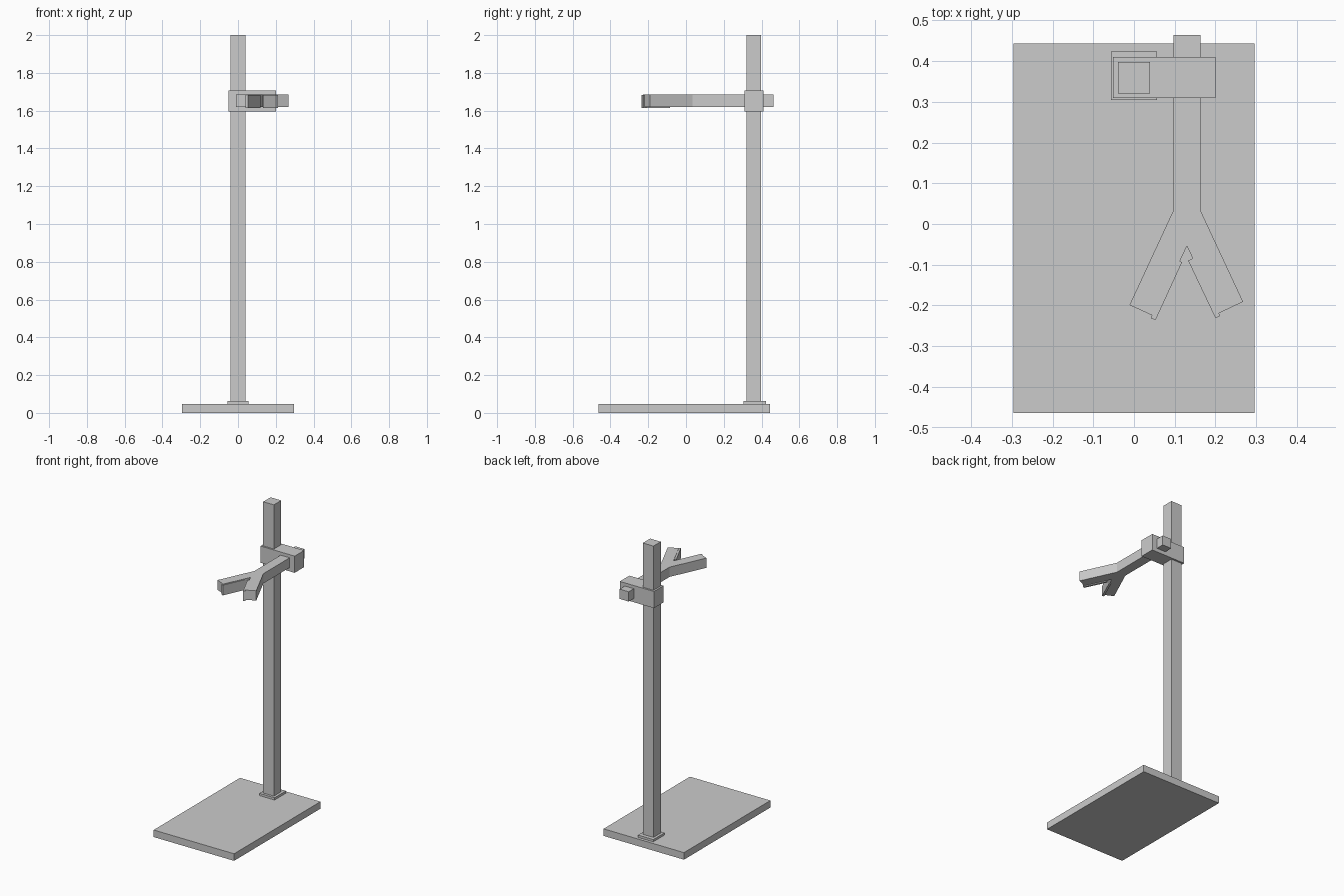
import bpy


def prism(name, outline, z0, z1):
    """Extrude a counter-clockwise xy outline from z0 to z1."""
    n = len(outline)
    verts = [(x, y, z) for z in (z0, z1) for x, y in outline]
    faces = [tuple(reversed(range(n))), tuple(range(n, 2 * n))]
    faces += [(i, (i + 1) % n, (i + 1) % n + n, i + n) for i in range(n)]
    mesh = bpy.data.meshes.new(name)
    mesh.from_pydata(verts, [], faces)
    obj = bpy.data.objects.new(name, mesh)
    bpy.context.collection.objects.link(obj)
    return obj


def box(name, x0, x1, y0, y1, z0, z1):
    return prism(name, [(x0, y0), (x1, y0), (x1, y1), (x0, y1)], z0, z1)


# Stand: base slab, foot plate and post
box("base", -0.296, 0.296, -0.464, 0.444, 0.0, 0.047)
box("foot_plate", -0.056, 0.056, 0.304, 0.424, 0.047, 0.062)
box("post", -0.039, 0.039, 0.321, 0.398, 0.062, 2.0)

# Clamp block holding the bar beside the post
box("clamp", -0.051, 0.2, 0.31, 0.41, 1.595, 1.706)

# Bar with its two-pronged fork
prism("fork", [
    (0.097, 0.464), (0.097, 0.034), (-0.011, -0.199), (0.05, -0.227),
    (0.13, -0.054), (0.207, -0.220), (0.268, -0.191), (0.163, 0.034),
    (0.163, 0.464)], 1.62, 1.685)

# Grip pads along the inside of the prongs
prism("left_pad", [(0.041, -0.231), (0.053, -0.236), (0.118, -0.094),
                   (0.106, -0.088)], 1.614, 1.682)
prism("right_pad", [(0.200, -0.231), (0.212, -0.226), (0.145, -0.084),
                    (0.133, -0.090)], 1.614, 1.682)
